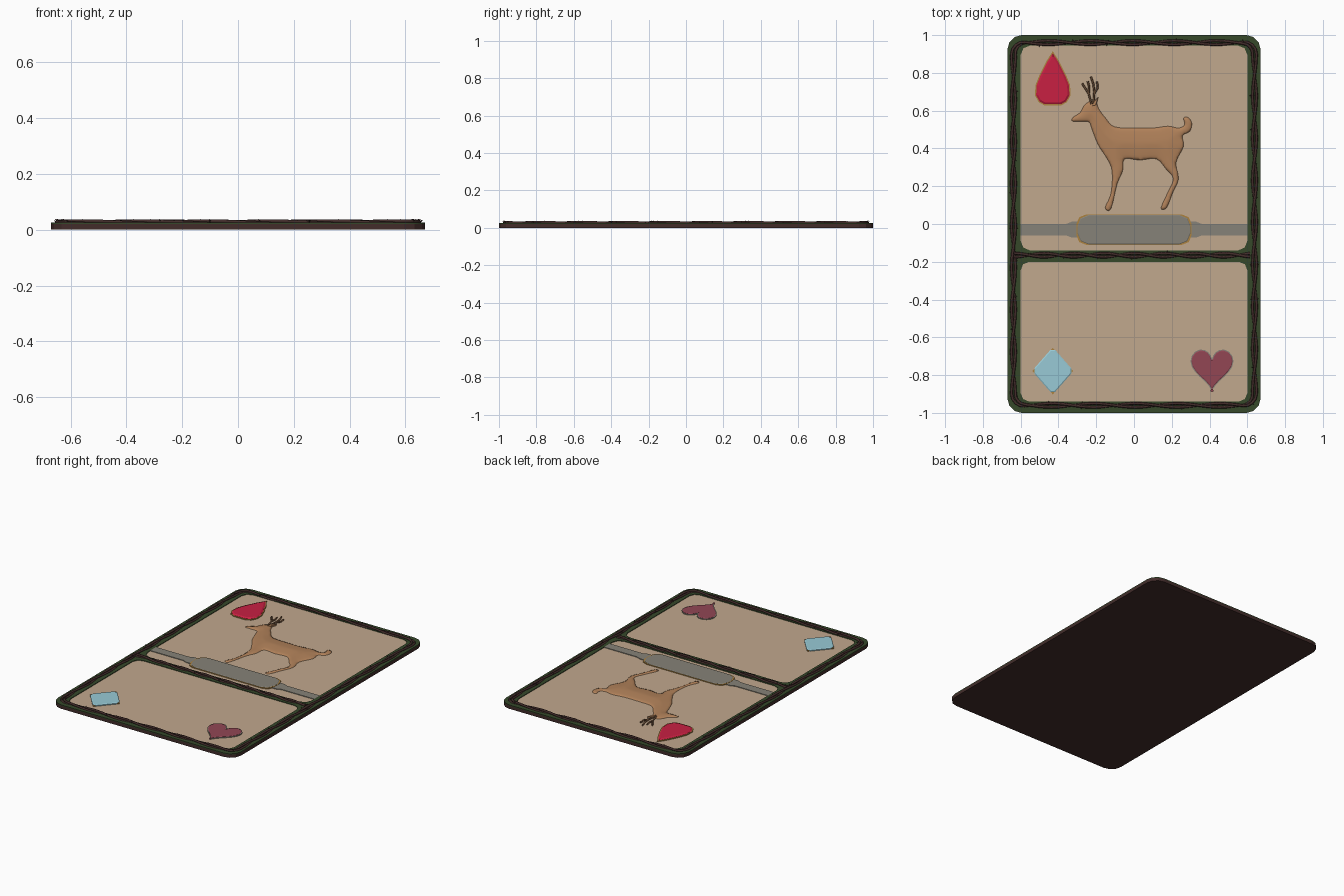
import bpy, bmesh, math, random
from mathutils import Vector, geometry

if "Cube" in bpy.data.objects:
    bpy.data.objects.remove(bpy.data.objects["Cube"])

random.seed(4)


def lin(c):
    c /= 255
    return c / 12.92 if c < 0.04045 else ((c + 0.055) / 1.055) ** 2.4


def material(name, r, g, b):
    m = bpy.data.materials.new(name)
    m.diffuse_color = (lin(r), lin(g), lin(b), 1)
    m.use_nodes = True
    m.node_tree.nodes["Principled BSDF"].inputs["Base Color"].default_value = m.diffuse_color
    return m


BARK = material("dark bark", 66, 44, 42)
GREEN = material("moss green", 54, 72, 42)
TAN = material("parchment tan", 193, 168, 141)
FUR = material("deer brown", 178, 130, 90)
HORN = material("antler brown", 112, 82, 58)
GREY = material("stone grey", 134, 130, 120)
GOLD = material("old gold", 172, 130, 62)
RED = material("ruby red", 200, 32, 66)
BLUE = material("pale blue", 152, 202, 214)
MAROON = material("maroon", 146, 70, 84)


def finish(name, bm, mat):
    bmesh.ops.recalc_face_normals(bm, faces=bm.faces)
    me = bpy.data.meshes.new(name)
    bm.to_mesh(me)
    bm.free()
    me.materials.append(mat)
    ob = bpy.data.objects.new(name, me)
    bpy.context.collection.objects.link(ob)
    return ob


def round_rect(x0, x1, y0, y1, r, seg):
    pts = []
    for k, (cx, cy) in enumerate([(x1 - r, y1 - r), (x0 + r, y1 - r), (x0 + r, y0 + r), (x1 - r, y0 + r)]):
        for i in range(seg + 1):
            a = math.pi / 2 * (k + i / seg)
            pts.append((cx + r * math.cos(a), cy + r * math.sin(a)))
    return pts


def inset(pts, d):
    area = sum(a[0] * b[1] - b[0] * a[1] for a, b in zip(pts, pts[1:] + pts[:1]))
    s, out = (1 if area > 0 else -1), []
    for i, p in enumerate(pts):
        p = Vector(p)
        e1 = (p - Vector(pts[i - 1])).normalized()
        e2 = (Vector(pts[(i + 1) % len(pts)]) - p).normalized()
        n1, n2 = Vector((-e1.y, e1.x)), Vector((-e2.y, e2.x))
        out.append(p + (n1 + n2) * (s * d / max(0.4, 1 + n1.dot(n2))))
    return out


def plate(name, pts, z0, z1, mat, bevel=0.0):
    """Flat solid from an outline, with an optional chamfered top edge."""
    levels = [(pts, z0), (pts, z1 - bevel * 0.6)]
    if bevel:
        levels.append((inset(pts, bevel), z1))
    bm = bmesh.new()
    rings = [[bm.verts.new((p[0], p[1], z)) for p in ps] for ps, z in levels]
    n = len(pts)
    for a, b in zip(rings, rings[1:]):
        for i in range(n):
            bm.faces.new((a[i], a[(i + 1) % n], b[(i + 1) % n], b[i]))
    caps = [bm.faces.new(rings[0]), bm.faces.new(rings[-1])]
    bmesh.ops.triangulate(bm, faces=caps)
    return finish(name, bm, mat)


def curve_mesh(name, splines, mat, cyclic, radius=0.0, extrude=0.0, z=0.0):
    cu = bpy.data.curves.new(name, 'CURVE')
    cu.dimensions = '3D' if radius else '2D'
    if not radius:
        cu.fill_mode = 'BOTH'
    cu.bevel_depth, cu.bevel_resolution, cu.extrude = radius, 1, extrude
    cu.use_fill_caps = bool(radius)
    for pts in splines:
        sp = cu.splines.new('POLY')
        sp.points.add(len(pts) - 1)
        for q, p in zip(sp.points, pts):
            q.co = (p[0], p[1], p[2] if len(p) > 2 else 0, 1)
        sp.use_cyclic_u = cyclic
    tmp = bpy.data.objects.new(name + "_curve", cu)
    bpy.context.collection.objects.link(tmp)
    me = bpy.data.meshes.new_from_object(tmp.evaluated_get(bpy.context.evaluated_depsgraph_get()))
    bpy.data.objects.remove(tmp)
    me.materials.clear()
    me.materials.append(mat)
    ob = bpy.data.objects.new(name, me)
    ob.location.z = z
    bpy.context.collection.objects.link(ob)
    return ob


# Backing board, parchment and frame with two windows
outer = round_rect(-.67, .67, -1, 1, .075, 3)
plate("backing_board", outer, 0, .02, BARK)
plate("parchment", round_rect(-.62, .62, -.96, .96, .05, 2), .019, .0215, TAN)
curve_mesh("frame", [outer, round_rect(-.60, .60, -.14, .945, .05, 2),
                     round_rect(-.60, .60, -.94, -.20, .045, 2)], GREEN, True, extrude=.0027, z=.0227)


# Twisted vines with thorns
def resample(pts, step=.02):
    out = []
    for a, b in zip(pts, pts[1:]):
        a, b = Vector(a), Vector(b)
        n = max(1, round((b - a).length / step))
        out += [a.lerp(b, i / n) for i in range(n)]
    return out


ring = round_rect(-.638, .638, -.96, .96, .06, 4)
ring_path = resample(ring + ring[:1])
bar_path = resample([(-.635, -.165), (.635, -.165)])
thorns = bmesh.new()
for label, path, cyc, turns in (("ring", ring_path, True, 14), ("bar", bar_path, False, 4)):
    n = len(path)
    strands = []
    for phase in (0, math.pi):
        pts = []
        for i, p in enumerate(path):
            t = path[(i + 1) % n] - path[i - 1] if cyc else Vector((1, 0))
            side = Vector((-t.y, t.x)).normalized()
            a = phase + math.tau * turns * i / n
            w = p + side * .010 * math.cos(a)
            pts.append((w.x, w.y, .0265 + .004 * math.sin(a)))
            if i % 9 == 4:
                d = (side * random.choice((-1, 1)) + t.normalized() * random.uniform(-.6, .6)).normalized()
                v = Vector((d.x, d.y, .55)).normalized()
                m = v.to_track_quat('Z', 'Y').to_matrix().to_4x4()
                m.translation = Vector(pts[-1]) + v * .008
                bmesh.ops.create_cone(thorns, segments=4, radius1=.005, radius2=0, depth=.02,
                                      cap_ends=True, matrix=m)
        strands.append(pts)
    curve_mesh("vine_" + label, strands, BARK, cyc, radius=.0075)
finish("thorns", thorns, BARK)

# Name strap and blank plaque
half = [(.60, 0), (.36, 0), (.33, .012), (.28, .012)]
top = half + [(-x, y) for x, y in reversed(half)]
plate("strap", top + [(x, -.06 - y) for x, y in reversed(top)], .021, .0255, GREY)
plate("plaque_rim", round_rect(-.305, .305, -.11, .05, .05, 2), .021, .027, GOLD)
plate("plaque", round_rect(-.30, .30, -.108, .048, .06, 2), .021, .030, GREY, .004)

# Drop gem, diamond gem and heart
side = [(0, .915), (.035, .86), (.07, .79), (.092, .735), (.094, .68), (.075, .645), (.045, .628)]
drop = [(-.43 + x, y) for x, y in side] + [(-.43 - x, y) for x, y in reversed(side[1:])]
plate("drop_rim", drop, .021, .027, GOLD)
plate("drop_gem", inset(drop, .006), .021, .034, RED, .010)

plate("diamond_rim", [(-.43, -.655), (-.322, -.778), (-.43, -.902), (-.538, -.778)], .021, .026, GOLD)
corner = [(.012, .112), (.098, .014)]
gem = []
for sx, sy, order in ((1, 1, 1), (1, -1, -1), (-1, -1, 1), (-1, 1, -1)):
    gem += [(-.43 + sx * x, -.778 + sy * y) for x, y in corner[::order]]
plate("diamond_gem", gem, .021, .031, BLUE, .006)

heart = []
for i in range(32):
    a = math.tau * (i + .0) / 32
    heart.append((.413 + .114 * math.sin(a) ** 3,
                  -.757 + .0078 * (13 * math.cos(a) - 5 * math.cos(2 * a) - 2 * math.cos(3 * a) - math.cos(4 * a))))
plate("heart_rim", heart, .021, .026, GREY)
plate("heart", inset(heart, .005), .021, .030, MAROON, .004)

# Deer in soft relief: height grows with distance from the outline
outline = [(-.328, .545), (-.322, .565), (-.285, .59), (-.262, .63), (-.23, .65), (-.20, .645), (-.187, .61),
           (-.15, .56), (-.105, .515), (0, .508), (.10, .508), (.18, .518), (.235, .508), (.268, .525),
           (.262, .56), (.285, .565), (.306, .535), (.295, .49), (.257, .468), (.262, .41), (.222, .325),
           (.236, .24), (.205, .165), (.172, .085), (.143, .085), (.178, .165), (.208, .24), (.17, .29),
           (.118, .345), (.03, .338), (-.05, .345), (-.06, .28), (-.09, .21), (-.122, .08), (-.153, .085),
           (-.125, .15), (-.115, .23), (-.12, .30), (-.148, .355), (-.19, .42), (-.222, .50), (-.238, .54),
           (-.28, .542)]
fine, n = [], len(outline)
for i in range(n):
    p0, p1, p2, p3 = (Vector(outline[(i + k) % n]) for k in (-1, 0, 1, 2))
    for t in (0, 1 / 3, 2 / 3):
        fine.append(.5 * (2 * p1 + (p2 - p0) * t + (2 * p0 - 5 * p1 + 4 * p2 - p3) * t * t
                          + (3 * p1 - p0 - 3 * p2 + p3) * t ** 3))


def edge_distance(p):
    best = 9
    for a, b in zip(fine, fine[1:] + fine[:1]):
        e = b - a
        t = min(1, max(0, (p - a).dot(e) / e.length_squared))
        best = min(best, (p - a - e * t).length)
    return best


grid = [Vector((-.33 + .011 * i, .08 + .011 * j)) for i in range(60) for j in range(54)]
grid = [p for p in grid if edge_distance(p) > .005]
m = len(fine)
verts, _, faces, *_ = geometry.delaunay_2d_cdt(fine + grid, [(i, (i + 1) % m) for i in range(m)],
                                               [list(range(m))], 1, 1e-5)
bm = bmesh.new()
bv = [bm.verts.new((v.x, v.y, .0225 + .0115 * min(1, edge_distance(v) / .075) ** .5)) for v in verts]
for f in faces:
    bm.faces.new([bv[i] for i in f])
loose = [v for v in bm.verts if not v.link_faces]
bmesh.ops.delete(bm, geom=loose, context='VERTS')
rim = [e for e in bm.edges if e.is_boundary]
skirt = bmesh.ops.extrude_edge_only(bm, edges=rim)['geom']
for v in skirt:
    if isinstance(v, bmesh.types.BMVert):
        v.co.z = .021
deer = finish("deer", bm, FUR)
up = sum(p.normal.z for p in deer.data.polygons)
if up < 0:
    deer.data.flip_normals()
deer.data.shade_smooth()

# Antlers and ear
antlers = [[(-.225, .635), (-.24, .69), (-.275, .745)],
           [(-.215, .635), (-.21, .70), (-.215, .74), (-.228, .78)],
           [(-.211, .69), (-.192, .72), (-.196, .755)],
           [(-.24, .69), (-.238, .73), (-.245, .755)]]
curve_mesh("antlers", [[(x, y, .027) for x, y in a] for a in antlers], HORN, False, radius=.0055)
plate("ear", [(-.222, .625), (-.20, .63), (-.188, .672), (-.208, .655)], .021, .033, FUR, .003)
